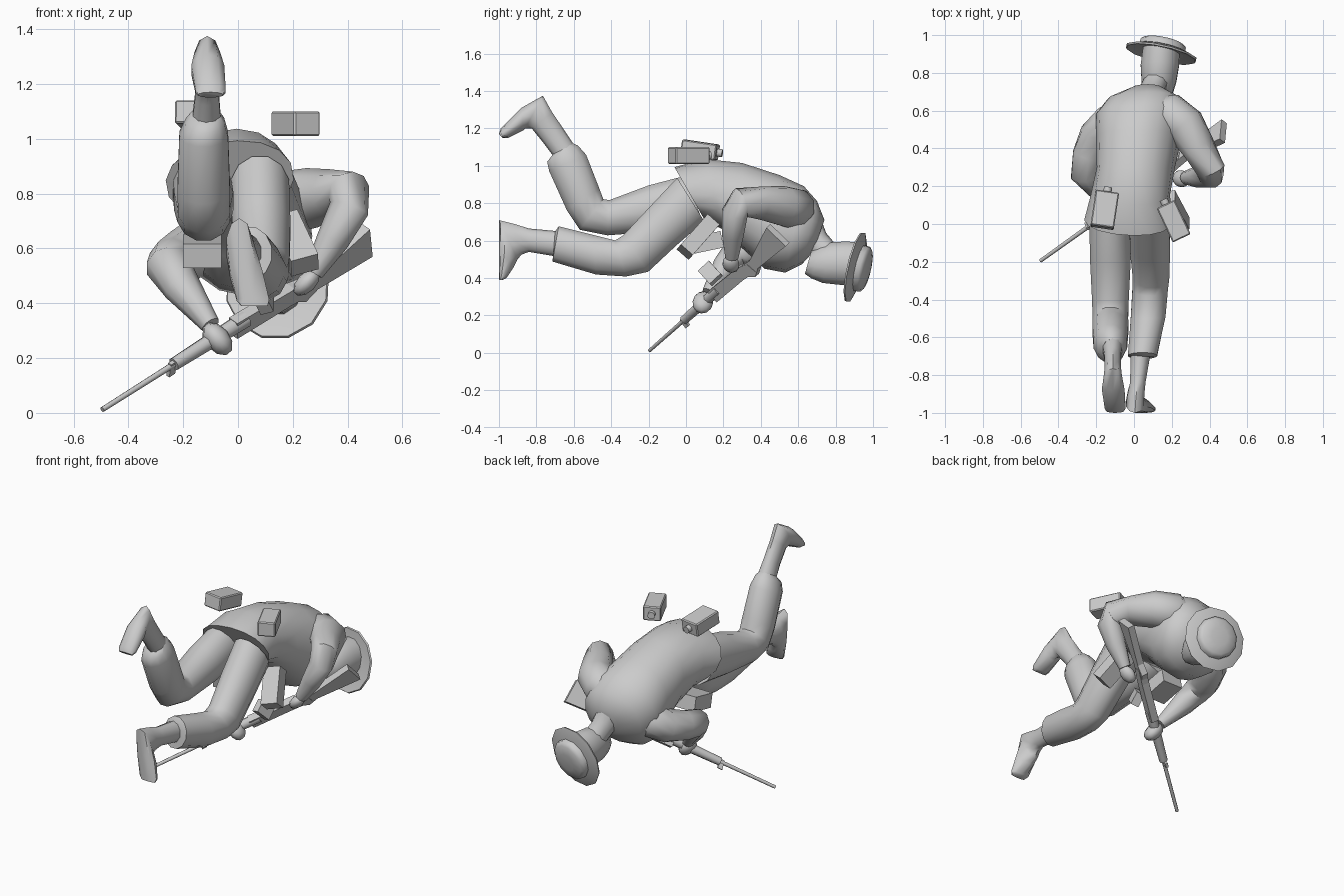
import bpy, bmesh, math
from mathutils import Vector, Matrix

if "Cube" in bpy.data.objects:
    bpy.data.objects.remove(bpy.data.objects["Cube"])

grey = bpy.data.materials.new("plain grey")
grey.diffuse_color = (0.6, 0.6, 0.6, 1)
grey.use_nodes = True
grey.node_tree.nodes["Principled BSDF"].inputs["Base Color"].default_value = grey.diffuse_color


def finish(name, bm, smooth=True, mat=None):
    bmesh.ops.recalc_face_normals(bm, faces=bm.faces)
    me = bpy.data.meshes.new(name)
    bm.to_mesh(me)
    bm.free()
    me.materials.append(grey)
    ob = bpy.data.objects.new(name, me)
    bpy.context.collection.objects.link(ob)
    if mat:
        ob.matrix_world = mat
    if smooth:
        bpy.context.view_layer.objects.active = ob
        ob.select_set(True)
        bpy.ops.object.shade_smooth_by_angle(angle=math.radians(50))
        ob.select_set(False)
    return ob


def loft(name, rings, smooth=True, sides=12, power=1.0):
    """Skin a row of (super)ellipses, each (centre, half axis, half axis)."""
    def soft(w):
        return math.copysign(abs(w) ** power, w)
    bm = bmesh.new()
    loops = []
    for c, u, v in rings:
        loops.append([bm.verts.new(c + u * soft(math.cos(a)) + v * soft(math.sin(a)))
                      for a in (2 * math.pi * (i + 0.5) / sides for i in range(sides))])
    for a, b in zip(loops, loops[1:]):
        for i in range(sides):
            j = (i + 1) % sides
            bm.faces.new((a[i], a[j], b[j], b[i]))
    bm.faces.new(loops[0])
    bm.faces.new(loops[-1])
    return finish(name, bm, smooth)


def body(name, rows, roll=0.0, sides=12, power=1.0):
    """Rows of (y, z of one edge, y, z of other edge, x centre, x half width)."""
    rings = []
    for y1, z1, y2, z2, x, rx in rows:
        d = Vector((0, y1 - y2, z1 - z2)) / 2
        n = d.normalized()
        c, s = math.cos(roll), math.sin(roll)
        rings.append((Vector((x, (y1 + y2) / 2, (z1 + z2) / 2)),
                      rx * (Vector((c, 0, 0)) + n * s),
                      d.length * (n * c - Vector((s, 0, 0)))))
    return loft(name, rings, sides=sides, power=power)


def limb(name, pts, ref, sides=10):
    """Round tube through (x, y, z, radius)."""
    P = [Vector(p[:3]) for p in pts]
    rings = []
    for i, p in enumerate(P):
        t = (P[min(i + 1, len(P) - 1)] - P[max(i - 1, 0)]).normalized()
        u = (Vector(ref) - t * t.dot(Vector(ref))).normalized()
        rings.append((p, u * pts[i][3], t.cross(u) * pts[i][3]))
    return loft(name, rings, sides=sides)


def frame(loc, xa, za):
    """Matrix with local x along xa and local z near za."""
    xa = Vector(xa).normalized()
    ya = Vector(za).cross(xa).normalized()
    m = Matrix((xa, ya, xa.cross(ya))).transposed().to_4x4()
    m.translation = loc
    return m


def box(name, size, mat, bevel=0.0):
    bm = bmesh.new()
    bmesh.ops.create_cube(bm, size=1, matrix=Matrix.Diagonal((*size, 1)))
    if bevel:
        bmesh.ops.bevel(bm, geom=bm.edges[:], offset=bevel, segments=1, affect='EDGES')
    return finish(name, bm, False, mat)


def slab(name, outline, width, mat):
    """Side outline (x, z) given thickness along y."""
    bm = bmesh.new()
    f = bm.faces.new([bm.verts.new((x, -width / 2, z)) for x, z in outline])
    r = bmesh.ops.extrude_face_region(bm, geom=[f])
    bmesh.ops.translate(bm, vec=(0, width, 0), verts=[g for g in r["geom"] if isinstance(g, bmesh.types.BMVert)])
    return finish(name, bm, False, mat)


def blob(name, loc, size, xa, za):
    bm = bmesh.new()
    bmesh.ops.create_uvsphere(bm, u_segments=10, v_segments=6, radius=1, matrix=Matrix.Diagonal((*size, 1)))
    return finish(name, bm, True, frame(loc, xa, za))


# jacket, leaning forward and rolled to one side
body("jacket", [(-.06, .99, .10, .71, -.03, .235), (.10, 1.035, .20, .66, -.02, .21),
                (.30, 1.015, .30, .56, .01, .205), (.50, .95, .42, .45, .025, .225),
                (.63, .89, .53, .43, .035, .235), (.70, .81, .62, .475, .055, .195),
                (.74, .71, .68, .54, .07, .09)], roll=0.16, sides=16, power=.92)
# trousers, with cuffs drawn in to the ankles
body("raised_trouser_leg", [(-.01, .95, .10, .68, -.13, .11), (-.20, .90, -.15, .645, -.125, .112),
                            (-.41, .82, -.42, .625, -.125, .10), (-.44, .825, -.57, .655, -.125, .097),
                            (-.46, .88, -.64, .76, -.125, .099), (-.53, 1.06, -.735, .97, -.125, .092),
                            (-.575, 1.11, -.745, 1.02, -.12, .072), (-.61, 1.125, -.71, 1.065, -.117, .05)])
body("lower_trouser_leg", [(-.05, .94, .10, .70, .08, .11), (-.20, .78, -.05, .57, .085, .11),
                           (-.34, .63, -.20, .43, .09, .10), (-.38, .605, -.32, .405, .085, .097),
                           (-.50, .635, -.48, .415, .075, .095), (-.68, .68, -.715, .485, .045, .08),
                           (-.70, .65, -.71, .52, .04, .05)])
# ankles and shoes
body("raised_shoe", [(-.59, 1.10, -.70, 1.04, -.115, .055), (-.65, 1.19, -.76, 1.12, -.113, .046),
                     (-.715, 1.285, -.825, 1.20, -.112, .045), (-.765, 1.375, -.86, 1.20, -.112, .05),
                     (-.88, 1.31, -.87, 1.19, -.11, .063), (-.99, 1.20, -.95, 1.15, -.10, .058),
                     (-1.0, 1.17, -.98, 1.15, -.10, .048)], sides=10)
body("lower_shoe", [(-.68, .65, -.69, .515, .035, .055), (-.84, .665, -.84, .54, .02, .043),
                    (-.92, .69, -.88, .525, .01, .047), (-1.0, .71, -.90, .50, .005, .05),
                    (-1.0, .55, -.92, .46, .03, .062), (-1.0, .42, -.96, .40, .055, .062),
                    (-1.0, .39, -.98, .39, .06, .05)], sides=10)
# neck and head
body("neck", [(.72, .72, .62, .56, .07, .085), (.75, .64, .665, .525, .095, .07),
              (.80, .58, .72, .46, .12, .07)], sides=10)
body("head", [(.67, .545, .635, .42, .125, .055), (.72, .575, .67, .395, .128, .08),
              (.78, .595, .73, .37, .132, .095), (.86, .60, .82, .36, .137, .105),
              (.95, .59, .92, .355, .145, .10)])
# hat: brim, then crown
axis, hc = Vector((.2, .95, -.22)).normalized(), Vector((.145, .91, .457))
hu = axis.cross(Vector((0, 0, 1))).normalized()
hv = axis.cross(hu)
loft("brim", [(hc + axis * h, hu * r, hv * r) for h, r in
              ((0, .12), (-.012, .19), (-.002, .195), (.02, .13))], sides=12)
loft("crown", [(hc + axis * h, hu * r, hv * r) for h, r in
               ((0, .13), (.045, .126), (.06, .107), (.07, .055))], sides=12)

# arms and hands
limb("right_arm", [(.08, .59, .73, .08), (.19, .58, .77, .115), (.27, .52, .785, .11), (.345, .40, .80, .09),
                   (.405, .29, .805, .08), (.405, .26, .745, .073), (.345, .25, .63, .06),
                   (.275, .245, .51, .036)], (0, 1, 0))
limb("left_arm", [(-.05, .54, .65, .09), (-.13, .53, .62, .105), (-.195, .46, .575, .10), (-.24, .36, .55, .09),
                  (-.255, .265, .535, .083), (-.205, .21, .46, .07), (-.10, .12, .32, .036)], (1, 0, 0))
blob("right_hand", (.25, .24, .475), (.06, .035, .045), (-.6, .1, -.6), (0, 1, 0))
blob("left_hand", (-.075, .09, .27), (.07, .045, .055), (.5, -.1, -.6), (0, 1, 0))

# rifle, laid out along local x from the muzzle
R = frame((-.495, -.195, .012), (.98, .70, .62), (-.05, -.7, .7))


def rod(name, a, b, r1, r2, z=0.0):
    u, v = R.to_3x3() @ Vector((0, 1, 0)), R.to_3x3() @ Vector((0, 0, 1))
    loft(name, [(R @ Vector((x, 0, z)), u * r, v * r) for x, r in ((a, r1), (b, r2))], sides=8)


rod("barrel", 0, .42, .01, .012)
rod("handguard", .36, .72, .025, .032)
slab("front_sight", [(.33, -.04), (.36, -.04), (.37, .015), (.34, .015)], .016, R)
slab("receiver", [(.66, .03), (.95, .02), (1.03, .0), (1.04, -.06), (.93, -.05), (.66, -.045)], .045, R)
slab("buttstock", [(.97, .015), (1.06, .005), (1.33, .078), (1.345, -.065), (1.07, -.055),
                   (1.01, -.08), (.96, -.05)], .04, R)
box("rifle_case", (.10, .05, .08), frame((.09, .13, .425), (.3, .55, -.6), (0, .6, .6)))

# back pouches with round caps
for n, loc, xa, size in (("right", (.21, .015, 1.055), (-.085, .18, 0), (.20, .105, .09)),
                         ("left", (-.155, .075, 1.085), (.03, .2, -.03), (.19, .125, .085))):
    m = frame(loc, xa, (0, 0, 1))
    box(n + "_back_pouch", size, m, .006)
    bm = bmesh.new()
    bmesh.ops.create_cone(bm, cap_ends=True, segments=10, radius1=.022, radius2=.022, depth=.03,
                          matrix=Matrix.Translation((size[0] / 2 + .012, 0, 0)) @ Matrix.Rotation(math.pi / 2, 4, 'Y'))
    finish(n + "_pouch_cap", bm, True, m)
# front pouches
box("right_front_pouch", (.23, .105, .085), frame((.205, .065, .62), (-.08, .15, .17), (0, -.7, .6)))
box("left_front_pouch", (.17, .14, .09), frame((-.13, .11, .59), (.0, .19, .04), (0, 0, 1)))
